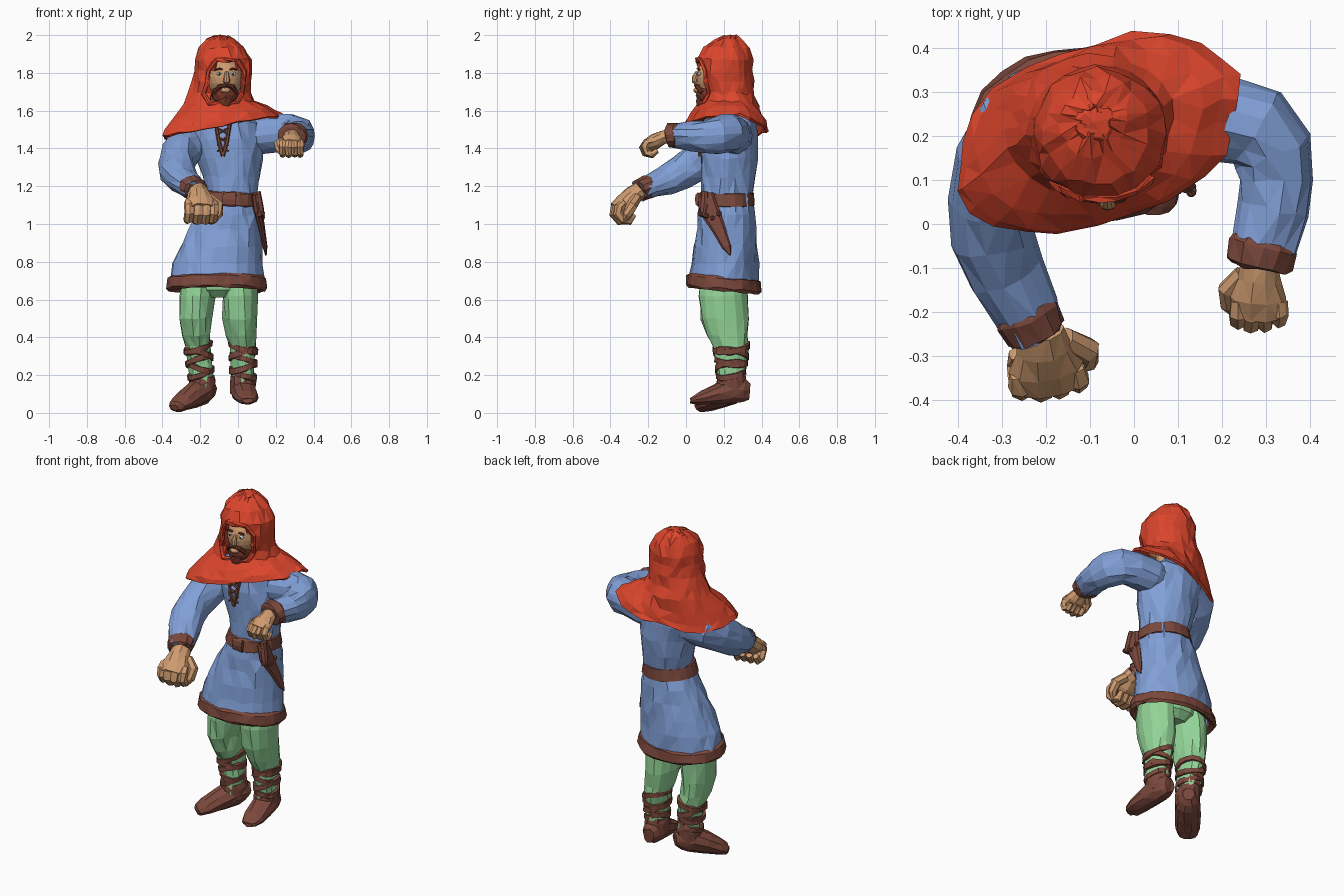
import bpy, bmesh, random
from math import sin, cos, pi
from mathutils import Vector as V

random.seed(4)


def material(name, rgb):
    m = bpy.data.materials.new(name)
    m.diffuse_color = (*rgb, 1)
    return m


BLUE = material("blue_cloth", (0.22, 0.35, 0.68))
RED = material("red_cloth", (0.71, 0.06, 0.025))
SKIN = material("skin", (0.62, 0.33, 0.16))
BROWN = material("brown_leather", (0.2, 0.065, 0.045))
GREEN = material("green_cloth", (0.29, 0.66, 0.31))
BEARD = material("beard_brown", (0.17, 0.035, 0.02))
WHITE = material("eye_white", (0.7, 0.75, 0.8))
DARK = material("dark", (0.03, 0.03, 0.04))


def finish(name, bm, mat):
    bmesh.ops.recalc_face_normals(bm, faces=bm.faces[:])
    me = bpy.data.meshes.new(name)
    bm.to_mesh(me)
    bm.free()
    me.materials.append(mat)
    ob = bpy.data.objects.new(name, me)
    bpy.context.collection.objects.link(ob)
    return ob


def skin(name, rings, mat, cap=True, jitter=0.0, skip=None):
    """Joins successive rings of points with faces."""
    bm = bmesh.new()
    rv = [[bm.verts.new(p + V([random.uniform(-jitter, jitter) for _ in range(3)]))
           for p in r] for r in rings]
    n = len(rv[0])
    for i in range(len(rv) - 1):
        for j in range(n):
            if skip and skip(i, j):
                continue
            k = (j + 1) % n
            bm.faces.new((rv[i][j], rv[i][k], rv[i + 1][k], rv[i + 1][j]))
    if cap:
        bm.faces.new(rv[0])
        bm.faces.new(rv[-1])
    if jitter:
        bmesh.ops.triangulate(bm, faces=bm.faces[:])
    return finish(name, bm, mat)


def loft(name, rows, mat, n=18, tx=0, ty=0, **kw):
    """Horizontal ellipses: z, cx, cy, rx, ry; tx and ty tilt the rings."""
    rings = []
    for z, cx, cy, rx, ry in rows:
        ang = [2 * pi * j / n for j in range(n)]
        rings.append([V((cx + rx * cos(a), cy + ry * sin(a), z + tx * cos(a) + ty * sin(a))) for a in ang])
    return skin(name, rings, mat, **kw)


def tube(name, rows, mat, n=10, ref=(0, 0, 1), **kw):
    """Ellipses across a path: x, y, z, half width, half height."""
    pts = [V(r[:3]) for r in rows]
    rings = []
    for i, r in enumerate(rows):
        t = (pts[min(i + 1, len(pts) - 1)] - pts[max(i - 1, 0)]).normalized()
        s = t.cross(V(ref)).normalized()
        u = s.cross(t)
        rings.append([pts[i] + s * r[3] * cos(2 * pi * j / n) + u * r[4] * sin(2 * pi * j / n)
                      for j in range(n)])
    return skin(name, rings, mat, **kw)


def blob(name, loc, size, mat, sub=2, jitter=0.0):
    bm = bmesh.new()
    bmesh.ops.create_icosphere(bm, subdivisions=sub, radius=1)
    for v in bm.verts:
        v.co = V([l + s * c + random.uniform(-jitter, jitter) for l, s, c in zip(loc, size, v.co)])
    return finish(name, bm, mat)


# Tunic, hem and belt
loft("tunic", [(1.61, -.08, .23, .09, .08), (1.54, -.08, .228, .2, .14), (1.45, -.07, .225, .2, .152),
               (1.35, -.05, .225, .178, .152), (1.25, -.04, .225, .152, .145), (1.15, -.035, .217, .137, .137),
               (1.05, -.055, .215, .17, .15), (.97, -.072, .213, .195, .157), (.88, -.09, .21, .218, .167),
               (.79, -.105, .206, .238, .178), (.70, -.112, .2, .25, .188), (.67, -.112, .2, .235, .17),
               (.76, -.11, .2, .2, .15)], BLUE, 22, jitter=.007)
loft("tunic_hem", [(.72, -.112, .2, .245, .18), (.712, -.112, .2, .26, .195), (.66, -.112, .2, .269, .202),
                   (.645, -.112, .2, .255, .19), (.66, -.112, .2, .23, .165), (.72, -.112, .2, .22, .16)],
     BROWN, 24, ty=-.018, cap=False, jitter=.005)
loft("belt", [(1.17, -.035, .215, .135, .135), (1.165, -.035, .215, .146, .145), (1.1, -.043, .213, .16, .153),
              (1.095, -.043, .213, .145, .138)], BROWN, 20, tx=-.008, jitter=.003)
tube("belt_buckle", [(-.08, .068, 1.13, .012, .035), (-.01, .062, 1.13, .015, .038)], BROWN, 8)

# Collar trim and lacing
for s in (-1, 1):
    tube("collar_trim", [(-.08 + s * .04, .085, 1.55, .01, .012), (-.08 + s * .022, .072, 1.44, .01, .012),
                         (-.08, .075, 1.36, .01, .012)], BROWN, 6, ref=(0, 1, 0))
    for i in range(3):
        z = 1.51 - .045 * i
        tube("collar_lace", [(-.08 - s * .03, .072, z, .006, .006), (-.08 + s * .03, .068, z - .035, .006, .006)],
             BROWN, 6)

# Sheath with knife on the hip
tube("sheath", [(.09, .105, 1.16, .04, .02), (.105, .12, 1.08, .055, .024), (.125, .17, .98, .038, .018),
                (.143, .215, .88, .024, .013), (.148, .235, .835, .004, .004)], BROWN, 8, ref=(1, 0, 0))
tube("knife_handle", [(.122, .085, 1.04, .016, .02), (.112, .095, 1.09, .024, .024), (.098, .1, 1.17, .02, .022)],
     BROWN, 8, ref=(1, 0, 0))
for i in range(4):
    blob("sheath_stud", (.13, .075 + .033 * i, 1.055 - .012 * (i % 3)), (.014, .016, .016), BROWN, 1)

# Sleeves and cuffs
tube("right_sleeve", [(-.1, .225, 1.45, .09, .08), (-.19, .235, 1.445, .11, .1), (-.265, .21, 1.425, .11, .11),
                      (-.3, .14, 1.38, .103, .11), (-.325, .05, 1.32, .096, .098), (-.32, -.03, 1.273, .096, .088),
                      (-.29, -.11, 1.23, .088, .075), (-.245, -.2, 1.195, .073, .062),
                      (-.22, -.25, 1.175, .064, .056)], BLUE, 14, jitter=.006)
tube("right_cuff", [(-.248, -.195, 1.198, .072, .06), (-.243, -.205, 1.196, .077, .065),
                    (-.222, -.247, 1.178, .07, .061), (-.217, -.256, 1.175, .055, .05)], BROWN, 12, jitter=.004)
tube("left_sleeve", [(.0, .235, 1.45, .1, .08), (.1, .25, 1.47, .105, .1), (.2, .24, 1.48, .1, .1),
                     (.275, .22, 1.48, .097, .1), (.315, .165, 1.47, .092, .098), (.326, .1, 1.465, .086, .088),
                     (.315, .03, 1.465, .082, .078), (.295, -.05, 1.47, .075, .065)], BLUE, 14, jitter=.006)
tube("left_cuff", [(.297, -.04, 1.472, .074, .06), (.294, -.05, 1.472, .082, .068), (.283, -.092, 1.468, .077, .064),
                   (.282, -.098, 1.467, .06, .05)], BROWN, 12, jitter=.005)


# Hands with curled fingers
def hand(side, wrist, d, s, w, L):
    wrist, d, s = V(wrist), V(d).normalized(), V(s).normalized()
    n = d.cross(s).normalized()
    if n.z > 0:
        n = -n

    def at(a, b, c, r1, r2):
        return (*(wrist + d * a * L + s * b * w + n * c * w), r1 * w, r2 * w)
    tube(side + "_palm", [at(-.1, 0, 0, .32, .28), at(.2, 0, 0, .38, .29), at(.5, 0, .08, .5, .33),
                          at(.82, 0, .13, .48, .27)], SKIN, 10, ref=n, jitter=.003)
    for i in range(4):
        b = (i - 1.5) * .25
        e = -.06 * abs(i - 1.3)
        tube(side + "_finger", [at(.55, b, .02, .14, .14), at(.85 + e, b, .04, .16, .17),
                                at(.98 + e, b, .2, .16, .16), at(.95 + e, b, .46, .15, .15),
                                at(.72, b, .58, .14, .14), at(.5, b, .48, .1, .1)],
             SKIN, 7, ref=s, jitter=.003)
    k = 1 if side == "right" else -1
    tube(side + "_thumb", [at(.15, k * .3, .1, .17, .17), at(.42, k * .58, .2, .18, .18),
                           at(.68, k * .56, .36, .15, .15), at(.85, k * .43, .5, .08, .08)], SKIN, 7, ref=n)


hand("right", (-.21, -.255, 1.17), (.13, -.78, -.5), (1, .12, -.05), .17, .175)
hand("left", (.285, -.095, 1.465), (-.02, -1, -.26), (1, 0, 0), .125, .15)

# Legs, leg wraps and boots
loft("hips", [(.74, -.105, .2, .19, .13), (.65, -.105, .2, .17, .12), (.61, -.105, .2, .09, .08)], GREEN, 14)
legs = {
    "right": [(.76, -.2, .2, .09, .12), (.62, -.218, .197, .094, .128), (.5, -.228, .2, .088, .123),
              (.41, -.222, .217, .077, .108), (.35, -.212, .24, .068, .092), (.25, -.197, .238, .062, .075),
              (.12, -.19, .24, .06, .07)],
    "left": [(.76, .0, .2, .09, .12), (.62, .01, .197, .094, .128), (.5, .012, .207, .092, .127),
             (.41, .018, .222, .08, .108), (.35, .026, .24, .07, .092), (.25, .028, .237, .062, .075),
             (.12, .026, .24, .06, .07)]}
feet = {
    "right": [(-.14, .31, .13, .035, .04), (-.162, .28, .13, .06, .065), (-.195, .235, .118, .07, .078),
              (-.25, .17, .085, .07, .064), (-.295, .115, .055, .067, .047), (-.325, .08, .033, .052, .031),
              (-.335, .07, .028, .025, .016)],
    "left": [(.022, .335, .115, .035, .045), (.024, .305, .118, .055, .065), (.027, .25, .125, .066, .075),
             (.036, .17, .1, .07, .055), (.045, .09, .08, .066, .037), (.05, .04, .068, .05, .022),
             (.051, .022, .066, .028, .014)]}
for side, k in (("right", 1), ("left", -1)):
    rows = legs[side]
    loft(side + "_leg", rows, GREEN, 14, jitter=.006)
    tube(side + "_boot", feet[side], BROWN, 10, jitter=.003)
    cx, cy = rows[-1][1:3]
    loft(side + "_boot_top", [(.1, cx, cy, .065, .075), (.17, cx, cy, .069, .078), (.2, cx, cy, .065, .074)],
         BROWN, 14, ty=.012, jitter=.004)
    for i in range(5):
        z = .21 + .034 * i
        f = (z - .2) / .15
        lo, hi = rows[-2], rows[-3]
        x, y = lo[1] + (hi[1] - lo[1]) * f, lo[2] + (hi[2] - lo[2]) * f
        rx, ry = .071 + .008 * f, .08 + .02 * f
        loft(side + "_leg_wrap", [(z + .018, x, y, rx - .014, ry - .014), (z + .014, x, y, rx, ry),
                                  (z - .014, x, y, rx, ry), (z - .018, x, y, rx - .014, ry - .014)],
             BROWN, 14, tx=.022 * k * (-1) ** i, ty=.012 * (-1) ** (i // 2), cap=False, jitter=.003)

# Head, face and beard
blob("head", (-.067, .165, 1.775), (.095, .11, .115), SKIN, 3)
loft("neck", [(1.72, -.07, .2, .06, .065), (1.56, -.075, .22, .075, .08)], SKIN, 12)
tube("nose", [(-.06, .063, 1.805, .01, .012), (-.06, .047, 1.775, .015, .016), (-.06, .045, 1.755, .019, .015),
              (-.06, .055, 1.745, .012, .01)], SKIN, 8, ref=(0, 1, 0))
blob("beard", (-.068, .112, 1.685), (.072, .06, .06), BEARD, 2, .003)
blob("beard_tip", (-.07, .09, 1.65), (.045, .036, .042), BEARD, 2, .003)
blob("mouth", (-.066, .057, 1.708), (.027, .018, .016), SKIN, 2)
for s in (-1, 1):
    x = -.062 + s * .036
    blob("eye", (x, .07, 1.795), (.016, .011, .011), WHITE)
    blob("pupil", (x, .06, 1.795), (.006, .004, .007), DARK, 1)
    tube("eyebrow", [(x - .02, .072, 1.816, .005, .005), (x, .062, 1.823, .006, .006),
                     (x + .02, .072, 1.816, .005, .005)], BEARD, 6)
    tube("moustache", [(-.06, .052, 1.735, .01, .01), (-.064 + s * .035, .06, 1.728, .012, .012),
                       (-.066 + s * .058, .085, 1.695, .012, .012)], BEARD, 7)

# Hood and slanted shoulder cape, one cloth with a face opening
N = 24
hood_rows = [(1.995, -.09, .235, .03, .03, 0), (1.975, -.09, .225, .075, .075, 0), (1.93, -.085, .213, .12, .122, 0),
             (1.87, -.077, .205, .15, .147, 0), (1.81, -.078, .207, .155, .147, 0), (1.75, -.085, .21, .158, .145, 0),
             (1.69, -.098, .222, .168, .14, .003), (1.64, -.1, .228, .19, .155, .012), (1.59, -.1, .21, .25, .182, .04),
             (1.55, -.09, .205, .292, .2, .055), (1.52, -.083, .205, .315, .206, .06)]
rings = []
for z, cx, cy, rx, ry, t in hood_rows:
    ring = []
    for j in range(N):
        a = 2 * pi * j / N
        f = 1 + .45 * t * sin(6 * a) + 1.1 * t * sin(2 * a) ** 2
        ring.append(V((cx + rx * f * cos(a), cy + ry * f * sin(a) + 1.3 * t * cos(a),
                       z + t * cos(a) - .75 * t * max(0, sin(a)))))
    rings.append(ring)
hood = skin("hood_and_cape", rings, RED, cap=False, jitter=.008,
            skip=lambda i, j: (i in (3, 6) and 17 <= j <= 19) or (i in (4, 5) and 16 <= j <= 20))
sol = hood.modifiers.new("thickness", "SOLIDIFY")
sol.thickness, sol.offset = .016, -1

# Rolled folds around the face opening and crown
rim = [rings[3][j] for j in range(17, 21)] + [rings[i][21] for i in (4, 5, 6)]
rim += [rings[7][j] for j in range(20, 16, -1)] + [rings[i][16] for i in (6, 5, 4)] + [rings[3][17]]
tube("hood_rim", [(*p, .013, .013) for p in rim], RED, 7, ref=(0, 1, 0), jitter=.004)
blob("hood_crown", (-.09, .235, 1.983), (.05, .05, .018), RED, 2, .004)
